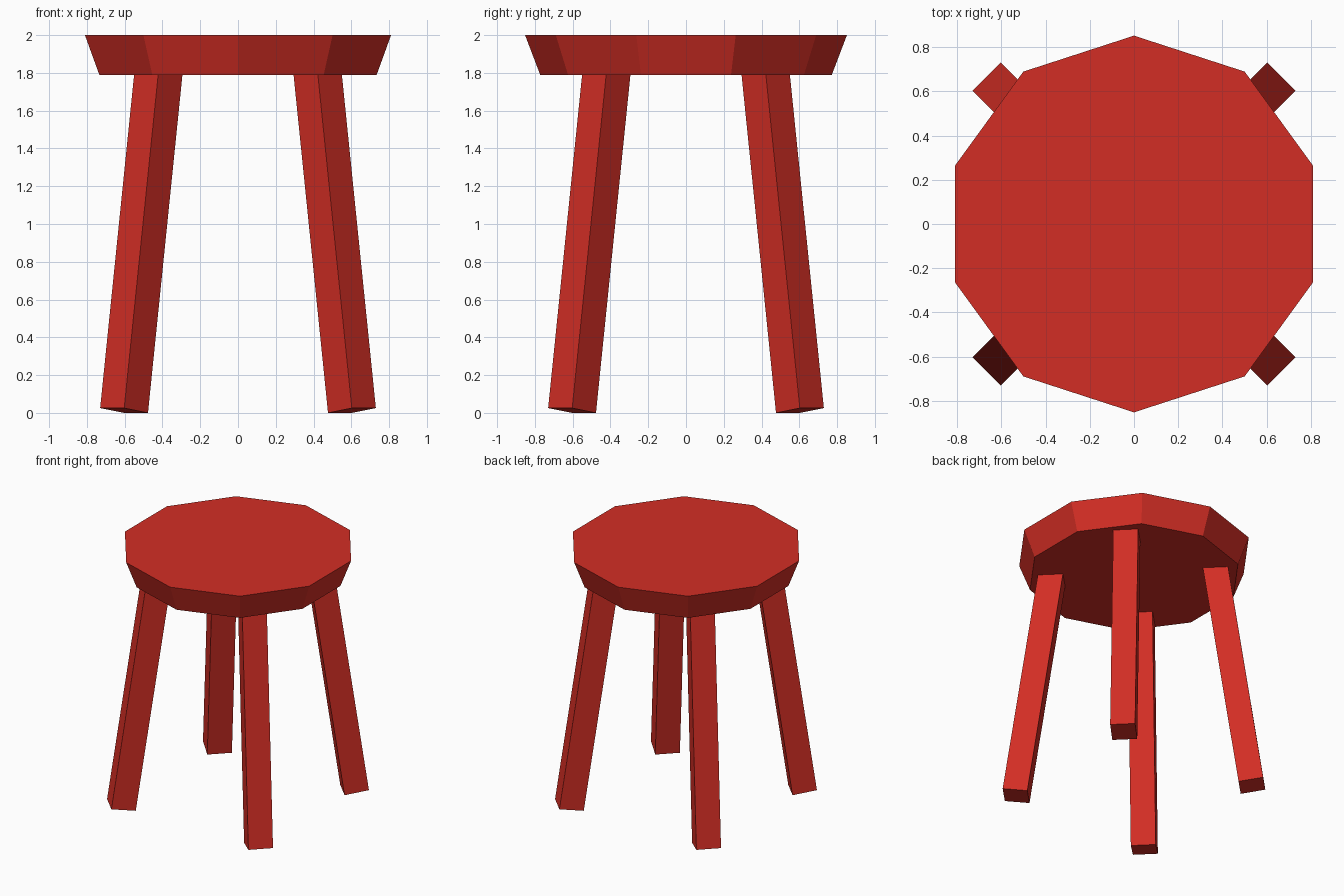
import bpy, math
from mathutils import Matrix, Vector

if "Cube" in bpy.data.objects:
    bpy.data.objects.remove(bpy.data.objects["Cube"])

red = bpy.data.materials.new("red paint")
red.diffuse_color = (0.65, 0.027, 0.018, 1)
red.use_nodes = True
red.node_tree.nodes["Principled BSDF"].inputs["Base Color"].default_value = red.diffuse_color

# Seat: ten-sided slab, wider at the top
bpy.ops.mesh.primitive_cone_add(vertices=10, radius1=0.772, radius2=0.852, depth=0.21,
                                location=(0, 0, 1.895))
seat = bpy.context.object
seat.name = "seat"
# put one corner exactly on the y axis
v = max(seat.data.vertices, key=lambda p: p.co.y).co
seat.data.transform(Matrix.Rotation(math.pi / 2 - math.atan2(v.y, v.x), 4, 'Z'))
seat.data.materials.append(red)

# Legs: square posts splayed outwards along the diagonals
TILT, W, LENGTH = math.radians(8.2), 0.18, 1.85
names = ["back_right_leg", "back_left_leg", "front_left_leg", "front_right_leg"]
for i, name in enumerate(names):
    bpy.ops.mesh.primitive_cube_add(size=1)
    leg = bpy.context.object
    leg.name = name
    place = (Matrix.Rotation(math.radians(45 + 90 * i), 4, 'Z')
             @ Matrix.Translation((0.853, 0, W / 2 * math.sin(TILT)))
             @ Matrix.Rotation(-TILT, 4, 'Y')
             @ Matrix.Diagonal((W, W, LENGTH, 1))
             @ Matrix.Translation((0, 0, 0.5)))
    leg.data.transform(place)
    leg.data.materials.append(red)
